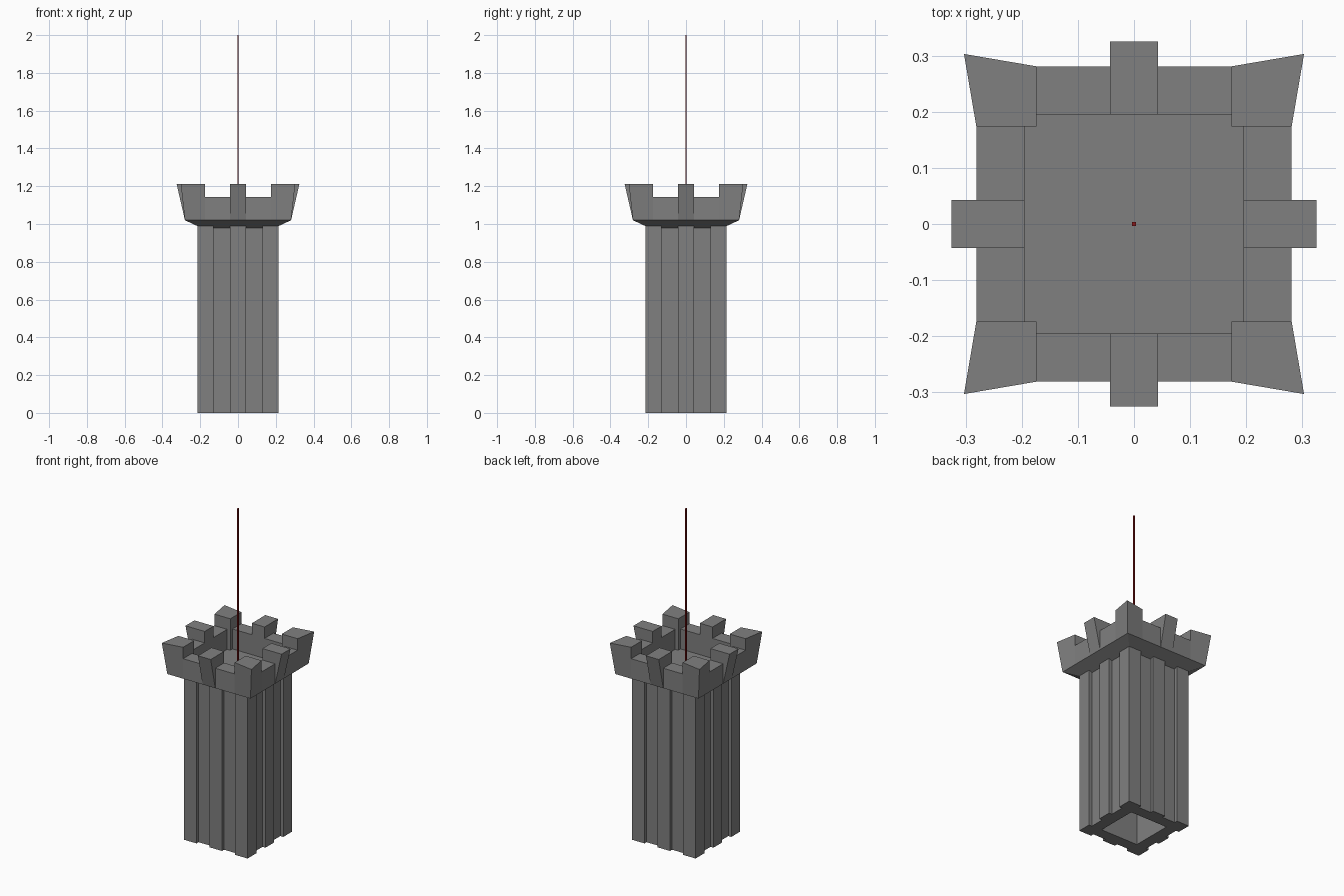
import bpy, bmesh, math
from mathutils import Matrix, Vector

if "Cube" in bpy.data.objects:
    bpy.data.objects.remove(bpy.data.objects["Cube"])


def material(name, rgb):
    m = bpy.data.materials.new(name)
    m.diffuse_color = (*rgb, 1)
    m.use_nodes = True
    m.node_tree.nodes["Principled BSDF"].inputs["Base Color"].default_value = m.diffuse_color
    return m


stone = material("grey stone", (0.216, 0.216, 0.216))
red = material("dark red", (0.30, 0.008, 0.008))


def finish(bm, name, mat):
    bmesh.ops.remove_doubles(bm, verts=bm.verts, dist=0.0002)
    bmesh.ops.recalc_face_normals(bm, faces=bm.faces)
    me = bpy.data.meshes.new(name)
    bm.to_mesh(me)
    bm.free()
    me.materials.append(mat)
    ob = bpy.data.objects.new(name, me)
    bpy.context.collection.objects.link(ob)
    return ob


def loft(bm, low, high, closed=True):
    n = len(low)
    for i in range(n if closed else n - 1):
        j = (i + 1) % n
        bm.faces.new([bm.verts.new(p) for p in (low[i], low[j], high[j], high[i])])


def square(r, z):
    return [(-r, -r, z), (r, -r, z), (r, r, z), (-r, r, z)]


def four_turns(bm, build):
    for k in range(4):
        rot = Matrix.Rotation(k * math.pi / 2, 3, 'Z')
        build(bm, lambda pts: [rot @ Vector(p) for p in pts])


OUT, REC, RIM, HOLE = 0.215, 0.195, 0.281, 0.127
Z0, Z1, ZW, ZT = 0.98, 1.02, 1.142, 1.212

# Shaft: pilastered profile, hollow from below
side = [(-OUT, -OUT), (-0.13, -OUT), (-0.13, -REC), (-0.042, -REC), (-0.042, -OUT),
        (0.042, -OUT), (0.042, -REC), (0.13, -REC), (0.13, -OUT)]
outline = []
for k in range(4):
    rot = Matrix.Rotation(k * math.pi / 2, 2)
    outline += [rot @ Vector(p) for p in side]
slope = (Z1 - Z0) / (RIM - REC)
bm = bmesh.new()
loft(bm, [(p.x, p.y, 0) for p in outline],
     [(p.x, p.y, Z0 + slope * (max(abs(p.x), abs(p.y)) - REC)) for p in outline])
loft(bm, square(HOLE, 0), square(HOLE, Z1 - 0.01))
bm.faces.new([bm.verts.new(p) for p in square(HOLE, Z1 - 0.01)])
bmesh.ops.remove_doubles(bm, verts=bm.verts, dist=0.0002)
rim = [e for e in bm.edges if all(abs(v.co.z) < 1e-5 for v in e.verts)]
bmesh.ops.triangle_fill(bm, edges=rim, use_beauty=True, use_dissolve=False, normal=(0, 0, -1))
finish(bm, "tower_shaft", stone)

# Flared underside and roof floor
bm = bmesh.new()
loft(bm, square(REC, Z0), square(RIM, Z1))
bm.faces.new([bm.verts.new(p) for p in square(REC, Z1)])
finish(bm, "flared_base_and_floor", stone)


# Low parapet walls between merlons
def parapet(bm, turn):
    for a, b in ((-0.175, -0.043), (0.043, 0.175)):
        loft(bm,
             turn([(a, -RIM, Z1), (a, -RIM, ZW), (a, -REC, ZW), (a, -REC, Z1)]),
             turn([(b, -RIM, Z1), (b, -RIM, ZW), (b, -REC, ZW), (b, -REC, Z1)]),
             closed=False)


bm = bmesh.new()
four_turns(bm, parapet)
finish(bm, "parapet_walls", stone)


def prism(bm, low, high):
    loft(bm, low, high)
    bm.faces.new([bm.verts.new(p) for p in high])


# Middle merlons leaning outward
def middle(bm, turn):
    w = 0.043
    ring = lambda y, z: turn([(-w, -y, z), (w, -y, z), (w, -REC, z), (-w, -REC, z)])
    prism(bm, ring(RIM, Z1), ring(0.325, ZT))


bm = bmesh.new()
four_turns(bm, middle)
finish(bm, "middle_merlons", stone)


# Corner merlons with the outer corner pulled out
def corner(bm, turn):
    i = 0.174
    ring = lambda c, z: turn([(i, -RIM, z), (c, -c, z), (RIM, -i, z), (i, -i, z)])
    prism(bm, ring(RIM, Z1), ring(0.303, ZT))


bm = bmesh.new()
four_turns(bm, corner)
finish(bm, "corner_merlons", stone)

# Flagpole
bm = bmesh.new()
prism(bm, square(0.0035, Z1), square(0.0035, 2.0))
finish(bm, "flagpole", red)
